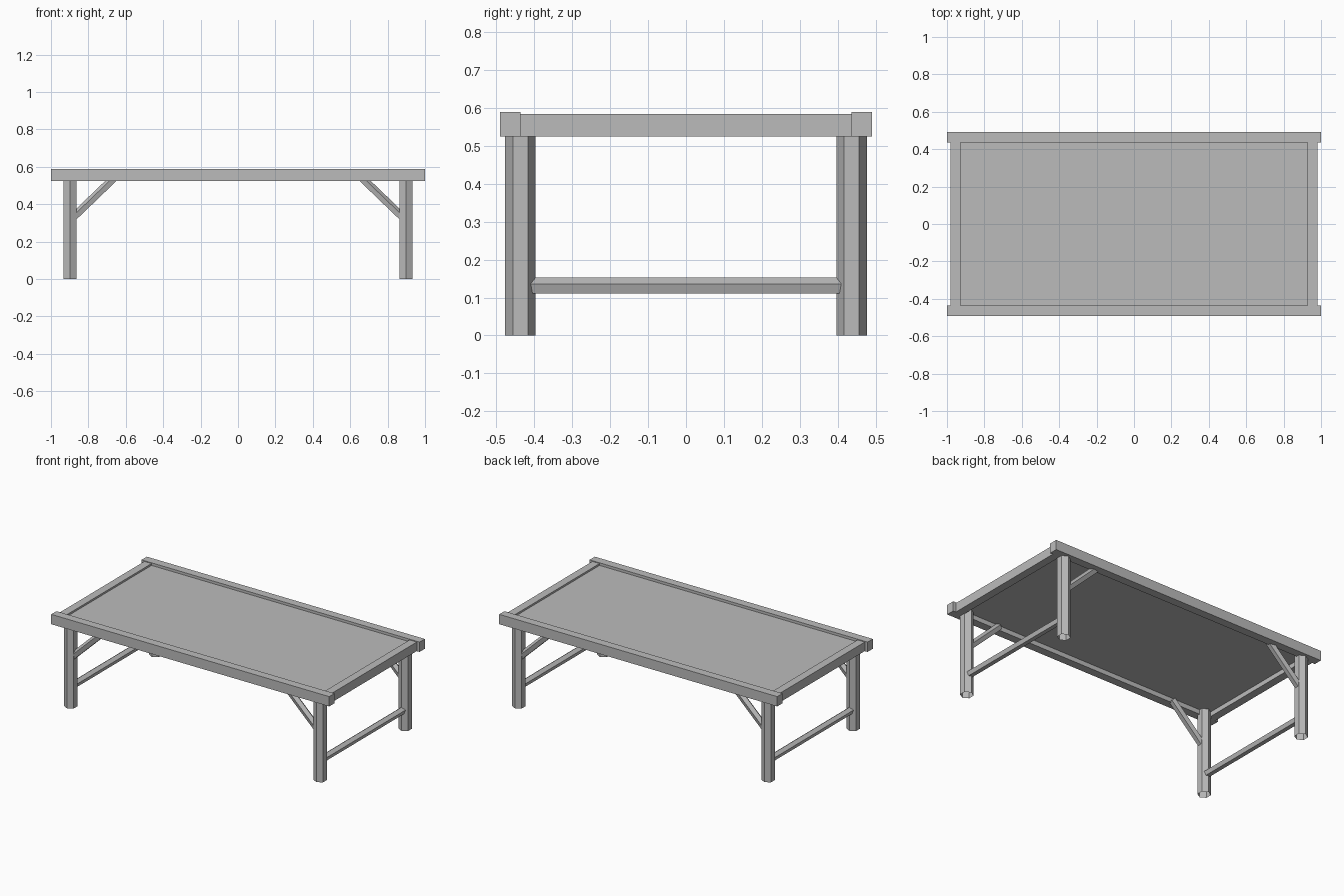
import bpy
import math
from mathutils import Vector, Matrix

cube = bpy.data.objects.get("Cube")
if cube:
    bpy.data.objects.remove(cube, do_unlink=True)

grey = bpy.data.materials.new("plain_grey")
grey.use_nodes = True
COLOUR = (0.5, 0.5, 0.5, 1)
grey.diffuse_color = COLOUR
grey.node_tree.nodes["Principled BSDF"].inputs["Base Color"].default_value = COLOUR


def box(name, low, high):
    """Axis-aligned beam between two corners."""
    low, high = Vector(low), Vector(high)
    bpy.ops.mesh.primitive_cube_add(size=1)
    obj = bpy.context.object
    obj.name = name
    obj.data.transform(Matrix.Translation((low + high) / 2)
                       @ Matrix.Diagonal((high - low).to_4d()))
    obj.data.materials.append(grey)


def tube(name, start, end, sides, radius, up):
    """Open-ended straight bar with one corner pointing along up."""
    start, end, up = Vector(start), Vector(end), Vector(up)
    axis = (end - start).normalized()
    up = (up - axis * up.dot(axis)).normalized()
    side = axis.cross(up)
    ring = [radius * (up * math.cos(a) + side * math.sin(a))
            for a in (i * math.tau / sides for i in range(sides))]
    verts = [start + v for v in ring] + [end + v for v in ring]
    faces = []
    for i in range(sides):
        j = (i + 1) % sides
        faces.append((i, j, j + sides, i + sides))
    mesh = bpy.data.meshes.new(name)
    mesh.from_pydata(verts, [], faces)
    mesh.materials.append(grey)
    obj = bpy.data.objects.new(name, mesh)
    bpy.context.collection.objects.link(obj)


LEG_X, LEG_Y = 0.897, 0.437
Z = Vector((0, 0, 1))

# Recessed table top
box("top_panel", (-0.93, -0.44, 0.555), (0.93, 0.44, 0.572))

# Long rails along the front and back
for name, s in (("front", -1), ("back", 1)):
    ys = sorted((s * 0.437, s * 0.491))
    box(name + "_rail", (-1, ys[0], 0.525), (1, ys[1], 0.589))

for x_name, sx in (("left", 1), ("right", -1)):
    # Short rail and low stretcher at each end
    xs = sorted((sx * 0.928, sx * 0.98))
    box(x_name + "_end_rail", (xs[0], -0.437, 0.525), (xs[1], 0.437, 0.584))
    tube(x_name + "_stretcher", (sx * LEG_X, -0.42, 0.129),
         (sx * LEG_X, 0.42, 0.129), 5, 0.0232, Z)

    # Six-sided legs with diagonal braces
    for y_name, sy in (("front", -1), ("back", 1)):
        y = sy * LEG_Y
        name = y_name + "_" + x_name
        tube(name + "_leg", (sx * LEG_X, y, 0), (sx * LEG_X, y, 0.555),
             6, 0.04, (0, 1, 0))
        tube(name + "_brace", (sx * 0.885, y, 0.324), (sx * 0.655, y, 0.545),
             5, 0.0232, Z)
